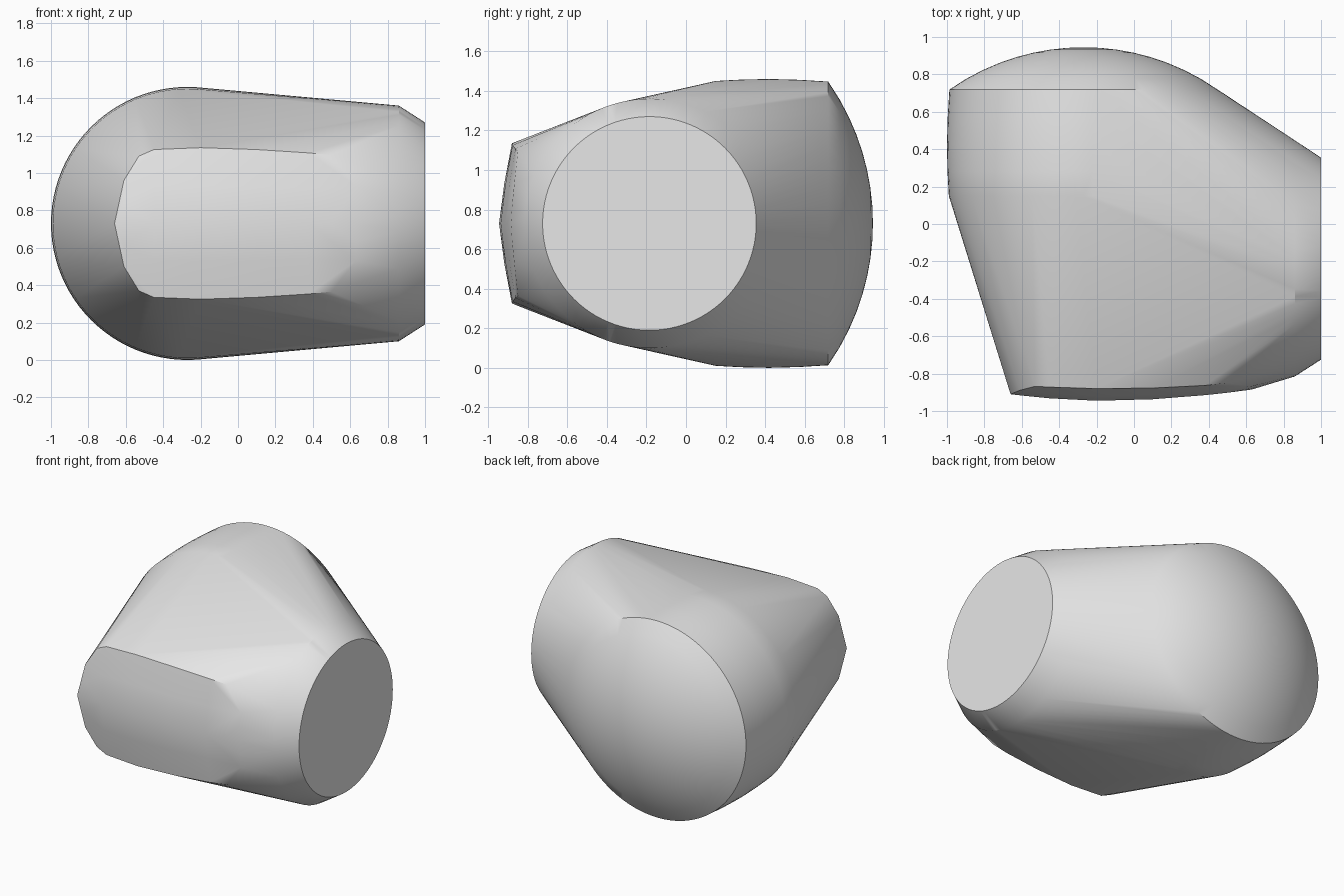
import bpy
import bmesh
from math import sin, cos, pi, sqrt, radians
from mathutils import Vector

cube = bpy.data.objects.get("Cube")
if cube:
    bpy.data.objects.remove(cube, do_unlink=True)

MID_Z = 0.73      # the body is mirrored about this height
BACK_X = -0.27    # axis of the domed drum
END_Y = -0.185    # axis of the flat round end

bm = bmesh.new()


def ring(centre, u, v, radius, count=96):
    """Add a circle of points spanned by directions u and v."""
    for i in range(count):
        a = 2 * pi * i / count
        bm.verts.new(Vector(centre) + radius * (cos(a) * Vector(u) + sin(a) * Vector(v)))


X, Y, Z = (1, 0, 0), (0, 1, 0), (0, 0, 1)

# Slightly barrelled drum at the back
for y, r in ((0.15, 0.72), (0.28, 0.727), (0.42, 0.73), (0.57, 0.726)):
    ring((BACK_X, y, MID_Z), X, Z, r)

# Shallow spherical dome closing the drum
DOME_R = 1.25
for i in range(1, 9):
    r = 0.717 * i / 8
    y = 0.945 - DOME_R + sqrt(DOME_R ** 2 - r ** 2)
    ring((BACK_X, y, MID_Z), X, Z, r)
bm.verts.new((BACK_X, 0.945, MID_Z))

# Flat round end with its chamfer
ring((1.0, END_Y, MID_Z), Y, Z, 0.54)
ring((0.86, END_Y, MID_Z), Y, Z, 0.63)

# Gently bowed front panel: x, half height, y at the middle, y at the edge
panel = (
    (-0.66, 0.0, -0.91, -0.91),
    (-0.61, 0.23, -0.916, -0.889),
    (-0.53, 0.36, -0.924, -0.868),
    (-0.45, 0.395, -0.932, -0.872),
    (-0.2, 0.405, -0.945, -0.88),
    (0.1, 0.395, -0.937, -0.877),
    (0.38, 0.377, -0.915, -0.863),
    (0.5, 0.365, -0.902, -0.85),
    (0.63, 0.2, -0.885, -0.868),
)
for x, half, y_mid, y_edge in panel:
    for t in (-1, -0.5, 0, 0.5, 1):
        y = y_mid + (y_edge - y_mid) * abs(t) ** 1.3
        bm.verts.new((x, y, MID_Z + t * half))

# Wrap everything in one taut skin
bmesh.ops.remove_doubles(bm, verts=bm.verts[:], dist=0.0005)
bmesh.ops.convex_hull(bm, input=bm.verts[:])
loose = [v for v in bm.verts if not v.link_faces]
bmesh.ops.delete(bm, geom=loose, context='VERTS')
bmesh.ops.dissolve_limit(bm, angle_limit=radians(0.2),
                         verts=bm.verts[:], edges=bm.edges[:])
bmesh.ops.recalc_face_normals(bm, faces=bm.faces[:])

mesh = bpy.data.meshes.new("body_shell")
bm.to_mesh(mesh)
bm.free()
body = bpy.data.objects.new("body_shell", mesh)
bpy.context.collection.objects.link(body)

# Plain grey material
grey = bpy.data.materials.new("light_grey")
grey.use_nodes = True
colour = (0.8, 0.8, 0.8, 1.0)
grey.diffuse_color = colour
for node in grey.node_tree.nodes:
    if node.type == 'BSDF_PRINCIPLED':
        node.inputs["Base Color"].default_value = colour
mesh.materials.append(grey)

# Smooth skin with crisp rims
bpy.ops.object.select_all(action='DESELECT')
body.select_set(True)
bpy.context.view_layer.objects.active = body
bpy.ops.object.shade_smooth_by_angle(angle=radians(33))
